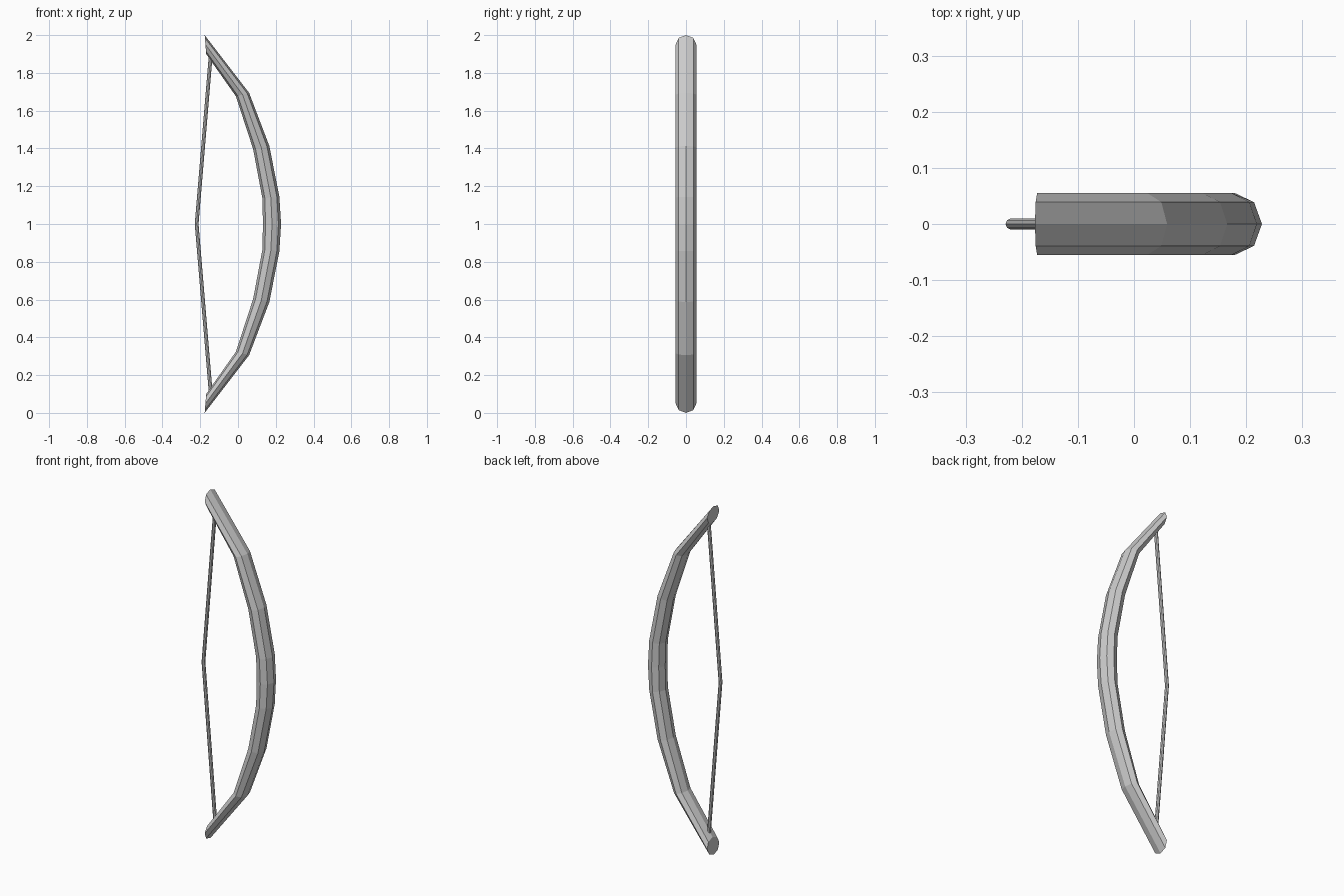
import bpy, bmesh, math
from mathutils import Vector

if "Cube" in bpy.data.objects:
    bpy.data.objects.remove(bpy.data.objects["Cube"])


def sweep(name, rings, sides, half_y):
    """Loft flat-faced rings; each ring is (centre x, z, outward radius x, z)."""
    bm = bmesh.new()
    loops = []
    for cx, cz, rx, rz in rings:
        loop = []
        for i in range(sides):
            a = 2 * math.pi * i / sides
            loop.append(bm.verts.new((cx + rx * math.cos(a),
                                      half_y * math.sin(a),
                                      cz + rz * math.cos(a))))
        loops.append(loop)
    for a, b in zip(loops, loops[1:]):
        for i in range(sides):
            j = (i + 1) % sides
            bm.faces.new((a[i], a[j], b[j], b[i]))
    bm.faces.new(loops[0])
    bm.faces.new(loops[-1])
    bmesh.ops.recalc_face_normals(bm, faces=bm.faces)
    mesh = bpy.data.meshes.new(name)
    bm.to_mesh(mesh)
    bm.free()
    obj = bpy.data.objects.new(name, mesh)
    bpy.context.collection.objects.link(obj)
    return obj


def mirrored(upper):
    """Add the lower half by mirroring the rings about z = 1."""
    lower = [(x, 2 - z, rx, -rz) for x, z, rx, rz in reversed(upper[1:])]
    return lower + upper


# Bow stave: octagonal limb from the grip up to the tip
stave = [
    (0.180, 1.00, 0.048, 0.0),
    (0.174, 1.14, 0.045, 0.004),
    (0.123, 1.405, 0.043, 0.008),
    (0.024, 1.685, 0.035, 0.009),
    (-0.1725, 1.95, -0.004, 0.05),
]
sweep("bow_stave", mirrored(stave), 8, 0.055)

# Bowstring: thin cord, slightly drawn at the middle, ends buried in the limbs
string = [
    (-0.219, 1.00, 0.010, 0.0),
    (-0.144, 1.90, 0.010, -0.001),
]
sweep("bowstring", mirrored(string), 8, 0.010)
